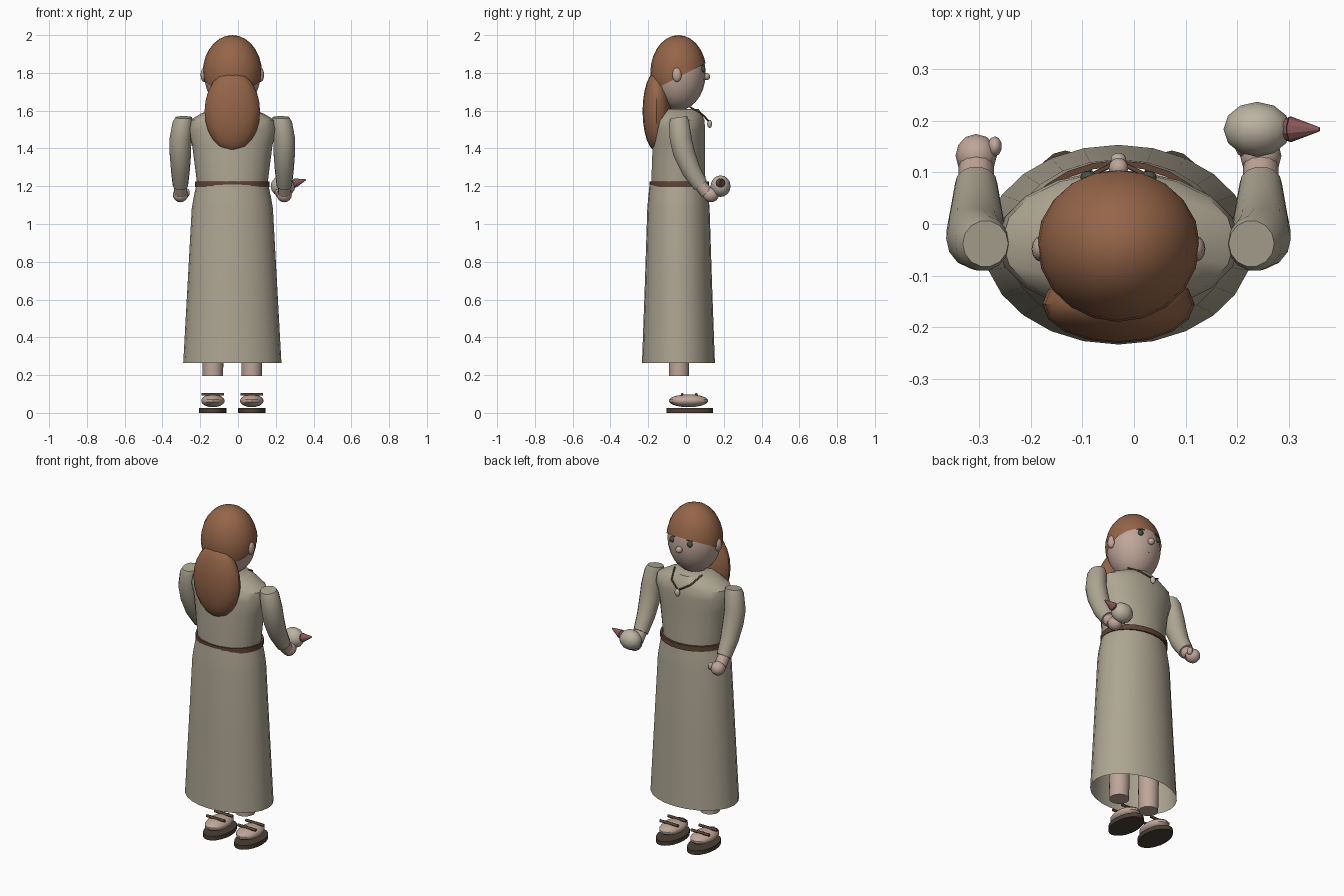
import bpy, bmesh, math
from mathutils import Vector, Matrix

if "Cube" in bpy.data.objects:
    bpy.data.objects.remove(bpy.data.objects["Cube"])

CX, CY = -0.03, -0.04   # body axis


def mat(name, *rgb):
    m = bpy.data.materials.new(name)
    m.diffuse_color = (*rgb, 1)
    m.use_nodes = True
    m.node_tree.nodes["Principled BSDF"].inputs["Base Color"].default_value = m.diffuse_color
    return m


CLOTH = mat("cloth", 0.42, 0.38, 0.29)
SKIN = mat("skin", 0.52, 0.38, 0.32)
HAIR = mat("hair", 0.30, 0.13, 0.065)
LEATHER = mat("leather", 0.12, 0.06, 0.035)
SOLE = mat("sole", 0.07, 0.05, 0.035)
EYE = mat("eye", 0.06, 0.08, 0.06)
CREAM = mat("cream", 0.50, 0.45, 0.36)
PINK = mat("pink", 0.25, 0.10, 0.10)


def finish(name, bm, material, angle=40):
    bmesh.ops.recalc_face_normals(bm, faces=bm.faces)
    me = bpy.data.meshes.new(name)
    bm.to_mesh(me)
    bm.free()
    me.materials.append(material)
    ob = bpy.data.objects.new(name, me)
    bpy.context.collection.objects.link(ob)
    bpy.ops.object.select_all(action='DESELECT')
    ob.select_set(True)
    bpy.context.view_layer.objects.active = ob
    bpy.ops.object.shade_smooth_by_angle(angle=math.radians(angle))
    return ob


def ball(name, c, r, material, seg=14, rings=9, cut=None):
    """Ellipsoid, optionally trimmed by a plane (point, normal)."""
    bm = bmesh.new()
    bmesh.ops.create_uvsphere(bm, u_segments=seg, v_segments=rings, radius=1,
                              matrix=Matrix.Translation(c) @ Matrix.Diagonal((*r, 1)))
    if cut:
        bmesh.ops.bisect_plane(bm, geom=bm.verts[:] + bm.edges[:] + bm.faces[:],
                               plane_co=cut[0], plane_no=cut[1], clear_inner=True)
    return finish(name, bm, material)


def loft(name, rings, material, n=24, caps=True, close=False):
    """Skin elliptical rings (centre, rx, ry, tilt about x in degrees)."""
    bm = bmesh.new()
    loops = []
    for c, rx, ry, tilt in rings:
        rot = Matrix.Rotation(math.radians(tilt), 3, 'X')
        loops.append([bm.verts.new(Vector(c) + rot @ Vector(
            (rx * math.cos(2 * math.pi * i / n), ry * math.sin(2 * math.pi * i / n), 0)))
            for i in range(n)])
    pairs = list(zip(loops, loops[1:])) + ([(loops[-1], loops[0])] if close else [])
    for a, b in pairs:
        for i in range(n):
            j = (i + 1) % n
            bm.faces.new((a[i], a[j], b[j], b[i]))
    if caps and not close:
        bm.faces.new(loops[0])
        bm.faces.new(loops[-1])
    return finish(name, bm, material)


def cord(name, pts, r, material):
    cu = bpy.data.curves.new(name, 'CURVE')
    cu.dimensions = '3D'
    cu.bevel_depth, cu.bevel_resolution, cu.use_fill_caps = r, 1, True
    sp = cu.splines.new('POLY')
    sp.points.add(len(pts) - 1)
    for p, co in zip(sp.points, pts):
        p.co = (*co, 1)
    cu.materials.append(material)
    ob = bpy.data.objects.new(name, cu)
    bpy.context.collection.objects.link(ob)
    return ob


# Dress: open skirt, bodice and belt band
loft("skirt", [((CX, CY, z), rx, ry, 0) for z, rx, ry in
     [(0.265, 0.26, 0.193), (0.68, 0.237, 0.178), (1.08, 0.215, 0.165),
      (1.14, 0.205, 0.16), (1.21, 0.19, 0.153)]], CLOTH, caps=False)
loft("bodice", [((CX, y, z), rx, ry, 0) for z, rx, ry, y in
     [(1.20, 0.185, 0.145, -0.04), (1.32, 0.20, 0.143, -0.04), (1.42, 0.213, 0.14, -0.038),
      (1.50, 0.235, 0.138, -0.035), (1.55, 0.225, 0.133, -0.033), (1.585, 0.165, 0.115, -0.03),
      (1.61, 0.10, 0.098, -0.03)]], CLOTH, 18)
loft("belt", [((CX, -0.035, z), 0.185 + d, 0.146 + d, 0) for z, d in
     [(1.195, 0), (1.195, 0.012), (1.225, 0.012), (1.225, 0)]], LEATHER, close=True)

# Head and hair
ball("head", (CX, CY, 1.797), (0.15, 0.144, 0.195), SKIN, 20, 14)
ball("hair_cap", (CX, CY, 1.80), (0.157, 0.149, 0.2), HAIR, 20, 14,
     cut=((0, 0.10, 1.85), (0, -0.46, 0.89)))
ball("hair_fall", (CX, -0.155, 1.597), (0.147, 0.075, 0.213), HAIR, 16, 12)
ball("nose", (CX, 0.108, 1.78), (0.019, 0.02, 0.019), SKIN, 12, 8)
cord("mouth", [(CX - 0.03, 0.083, 1.725), (CX, 0.088, 1.718), (CX + 0.03, 0.083, 1.725)],
     0.004, LEATHER)

for s, side in ((-1, "left"), (1, "right")):
    # Face details
    ball(f"ear_{side}", (CX + s * 0.15, -0.048, 1.79), (0.018, 0.025, 0.038), SKIN, 12, 8)
    ball(f"eye_{side}", (CX + s * 0.058, 0.09, 1.82), (0.016, 0.013, 0.017), EYE, 12, 8)
    cord(f"brow_{side}", [(CX + s * 0.038, 0.096, 1.845), (CX + s * 0.078, 0.078, 1.842)],
         0.004, LEATHER)
    # Sleeve, wrist and hand
    ax = CX + s * 0.275
    loft(f"sleeve_{side}", [((ax - s * dx, y, z), r, r * 1.03, t) for dx, y, z, r, t in
         [(0.018, -0.038, 1.565, 0.044, 8), (0.012, -0.037, 1.54, 0.053, 8),
          (0, -0.028, 1.45, 0.058, 8), (0, -0.01, 1.375, 0.057, 16),
          (0, 0.027, 1.285, 0.050, 28), (0, 0.078, 1.205, 0.041, 38)]], CLOTH, 14)
    loft(f"wrist_{side}", [((ax, y, z), 0.034, 0.034, 40) for y, z in
         [(0.065, 1.22), (0.11, 1.165)]], SKIN, 12)
    ball(f"hand_{side}", (ax, 0.132, 1.155), (0.04, 0.042, 0.04), SKIN, 12, 8)
    ball(f"thumb_{side}", (ax - s * 0.036, 0.15, 1.165), (0.014, 0.02, 0.022), SKIN, 10, 7)
    # Leg, foot and sandal
    lx = CX + s * 0.103
    loft(f"leg_{side}", [((lx, -0.037, z), r, r, 0) for z, r in
         [(0.195, 0.054), (0.80, 0.066)]], SKIN, 14)
    ball(f"foot_{side}", (lx, 0.013, 0.064), (0.064, 0.105, 0.034), SKIN, 14, 9)
    loft(f"sandal_sole_{side}", [((lx, 0.02, z), 0.073, 0.122, 0) for z in (0, 0.025)], SOLE, 20)
    for k, y in enumerate((-0.02, 0.055)):
        cord(f"sandal_strap_{side}_{k}", [(lx - 0.06, y, 0.098), (lx + 0.06, y, 0.098)],
             0.008, LEATHER)

# Necklace
cord("necklace_cord", [(CX + x, y, z) for x, y, z in
     [(-0.09, 0.02, 1.62), (-0.062, 0.09, 1.578), (0, 0.12, 1.543),
      (0.062, 0.09, 1.578), (0.09, 0.02, 1.62)]], 0.005, LEATHER)
ball("pendant", (CX, 0.125, 1.53), (0.016, 0.013, 0.022), CREAM, 10, 7)

# Round jar with a pointed spout, held in the right hand
ball("held_jar", (0.238, 0.183, 1.2), (0.065, 0.053, 0.057), CREAM, 12, 8)
bm = bmesh.new()
for depth, r1, r2, off in ((0.03, 0.012, 0.025, 0.288), (0.058, 0.025, 0.004, 0.331)):
    bmesh.ops.create_cone(bm, cap_ends=True, segments=10, radius1=r1, radius2=r2, depth=depth,
                          matrix=Matrix.Translation((off, 0.183, 1.205 + (off - 0.27) * 0.35))
                          @ Matrix.Rotation(math.radians(72), 4, 'Y'))
finish("jar_spout", bm, PINK, 30)
